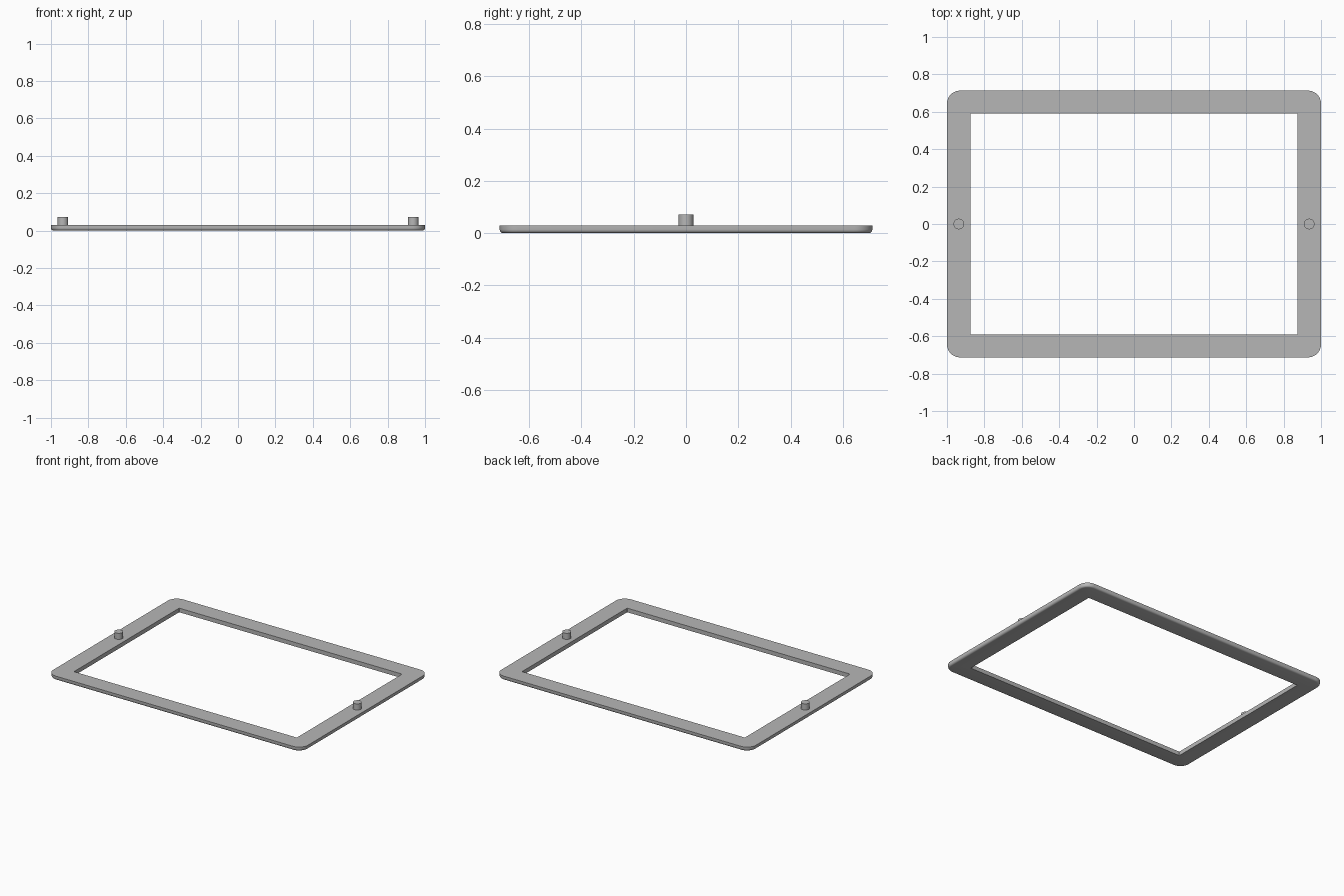
import bpy
import bmesh
from math import cos, sin, pi

cube = bpy.data.objects.get("Cube")
if cube:
    bpy.data.objects.remove(cube, do_unlink=True)

HALF_X, HALF_Y, TOP = 1.0, 0.713, 0.029
HOLE_X, HOLE_Y = 0.875, 0.59
CORNER, EDGE, STEPS = 0.07, 0.014, 10

grey = bpy.data.materials.new("plain grey")
grey.use_nodes = True
grey.diffuse_color = (0.47, 0.47, 0.47, 1)
grey.node_tree.nodes["Principled BSDF"].inputs["Base Color"].default_value = (0.47, 0.47, 0.47, 1)


def finish(obj):
    obj.data.materials.append(grey)
    bpy.ops.object.select_all(action='DESELECT')
    obj.select_set(True)
    bpy.context.view_layer.objects.active = obj
    bpy.ops.object.shade_smooth_by_angle()


def rounded_ring(bm, hx, hy, radius, z):
    """Vertices around a rectangle with rounded corners."""
    ring = []
    for q, (sx, sy) in enumerate(((1, 1), (-1, 1), (-1, -1), (1, -1))):
        for i in range(STEPS + 1):
            a = (q + i / STEPS) * pi / 2
            ring.append(bm.verts.new((sx * (hx - radius) + radius * cos(a),
                                      sy * (hy - radius) + radius * sin(a), z)))
    return ring


# Frame: cross-section rings, with a rounded lower outer edge
bm = bmesh.new()
rings = [rounded_ring(bm, HOLE_X, HOLE_Y, 0.005, 0)]
for i in range(5):
    a = i / 4 * pi / 2
    inset = EDGE * (1 - sin(a))
    rings.append(rounded_ring(bm, HALF_X - inset, HALF_Y - inset,
                              CORNER - inset, EDGE * (1 - cos(a))))
rings.append(rounded_ring(bm, HALF_X, HALF_Y, CORNER, TOP))
rings.append(rounded_ring(bm, HOLE_X, HOLE_Y, 0.005, TOP))
for low, high in zip(rings, rings[1:] + rings[:1]):
    n = len(low)
    for j in range(n):
        k = (j + 1) % n
        bm.faces.new((low[j], low[k], high[k], high[j]))
bmesh.ops.recalc_face_normals(bm, faces=bm.faces)
mesh = bpy.data.meshes.new("frame")
bm.to_mesh(mesh)
bm.free()
frame = bpy.data.objects.new("frame", mesh)
bpy.context.collection.objects.link(frame)
finish(frame)

# Locating pegs in the middle of the short sides
PEG_TOP, PEG_BASE = 0.072, 0.02
for name, side in (("left_peg", 1), ("right_peg", -1)):
    bpy.ops.mesh.primitive_cylinder_add(
        vertices=32, radius=0.0285, depth=PEG_TOP - PEG_BASE,
        location=(side * 0.9365, 0, (PEG_TOP + PEG_BASE) / 2))
    peg = bpy.context.object
    peg.name = name
    finish(peg)
